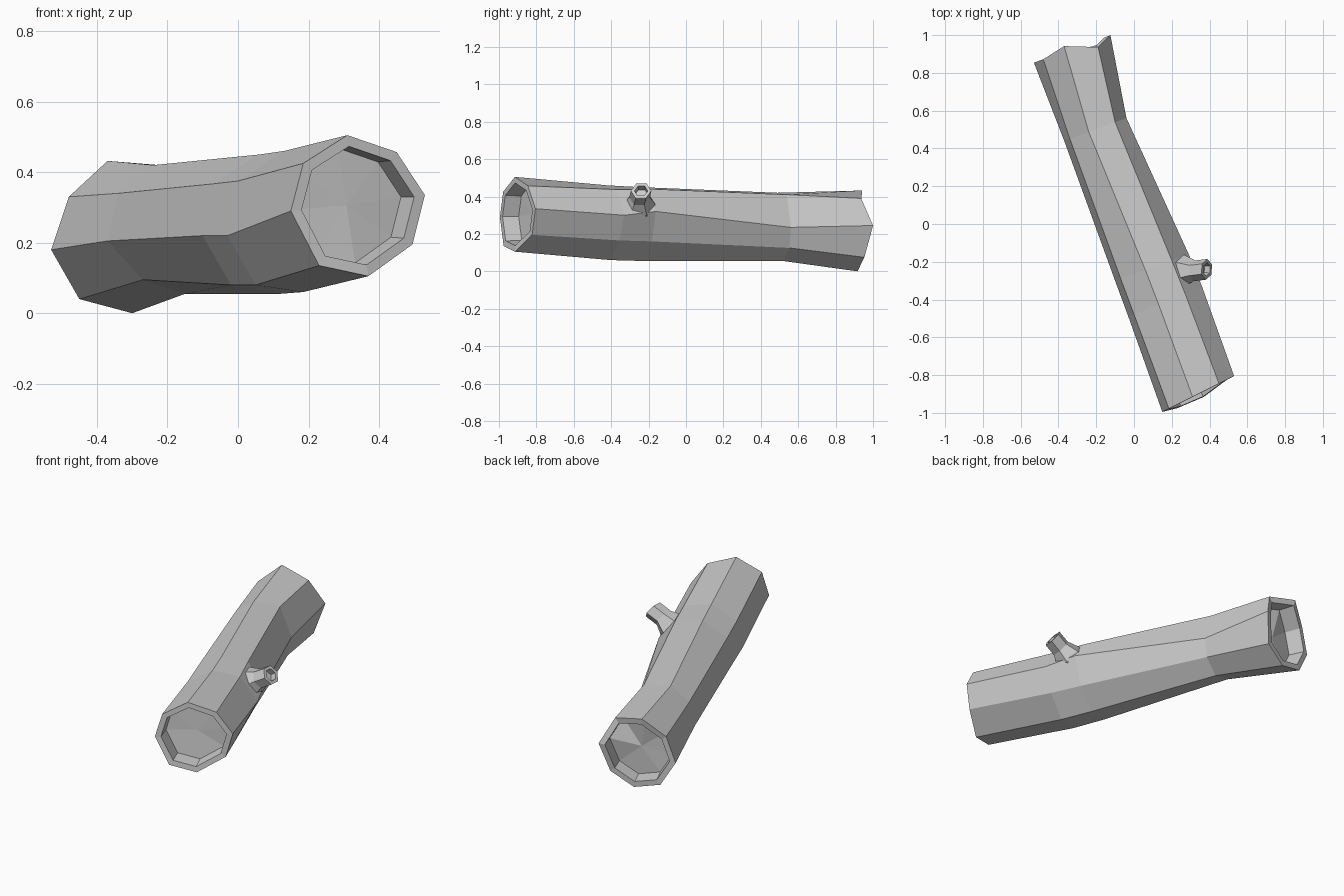
import bpy
from mathutils import Vector, Matrix

if "Cube" in bpy.data.objects:
    bpy.data.objects.remove(bpy.data.objects["Cube"])


def make_tube(name, rings, caps):
    """Skin a list of rings; each cap is a list of extra rings and a centre point."""
    n = len(rings[0])
    start, end = caps
    chain = start[0][::-1] + rings + end[0]
    verts = [p for r in chain for p in r]
    faces = [(k * n + i, k * n + (i + 1) % n, (k + 1) * n + (i + 1) % n, (k + 1) * n + i)
             for k in range(len(chain) - 1) for i in range(n)]
    # fan floors
    a, b = len(verts), len(verts) + 1
    verts += [start[1], end[1]]
    last = (len(chain) - 1) * n
    for i in range(n):
        j = (i + 1) % n
        faces.append((a, j, i))
        faces.append((b, last + i, last + j))
    mesh = bpy.data.meshes.new(name)
    mesh.from_pydata(verts, [], faces)
    obj = bpy.data.objects.new(name, mesh)
    bpy.context.collection.objects.link(obj)
    bpy.context.view_layer.objects.active = obj
    bpy.ops.object.mode_set(mode='EDIT')
    bpy.ops.mesh.select_all(action='SELECT')
    bpy.ops.mesh.normals_make_consistent(inside=False)
    bpy.ops.object.mode_set(mode='OBJECT')
    return obj


def recess(ring, inward, rim, depth, floor=0.97):
    """Rim inset, then a wall going inward to a sunken floor."""
    c = sum(ring, Vector()) / len(ring)
    inner = [c + (p - c) * rim for p in ring]
    low = [c + (p - c) * rim * floor + inward * depth for p in ring]
    return [inner, low], c + inward * depth


# Log cross-sections: (y offset, y slope in x, per-corner y shift, x/z corners)
sections = [
    (-1.07, .5, (0, 0, 0, -.02, -.03, 0, 0, 0),
     ((.31, .505), (.185, .425), (.15, .29), (.23, .135), (.37, .105), (.495, .195), (.53, .335), (.45, .457))),
    (-.478, .41, (0,) * 8,
     ((.13, .46), (0, .375), (-.03, .22), (.05, .08), (.185, .06), (.30, .165), (.36, .30), (.27, .437))),
    (-.265, .36, (0,) * 8,
     ((.06, .45), (-.07, .367), (-.10, .22), (-.02, .08), (.12, .055), (.23, .16), (.29, .32), (.20, .44))),
    (.575, .36, (0,) * 8,
     ((-.24, .42), (-.34, .34), (-.37, .205), (-.27, .095), (-.15, .055), (-.06, .125), (-.04, .235), (-.10, .41))),
    (1.045, .36, (.03, 0, 0, 0, -.02, -.03, 0, -.04),
     ((-.37, .432), (-.48, .33), (-.53, .18), (-.45, .04), (-.30, 0), (-.17, .075), (-.125, .245), (-.19, .39))),
]
rings = [[Vector((x, y0 + s * x + d, z)) for (x, z), d in zip(pts, dy)]
         for y0, s, dy, pts in sections]
axis = Vector((-.36, .93, 0)).normalized()
make_tube("log", rings, (recess(rings[0], axis, .84, .09), recess(rings[-1], -axis, .84, .09)))

# Branch stub: six-sided, flared at the base, hollow tip
direction = Vector((.82, -.06, .55)).normalized()
rot = direction.to_track_quat('Z', 'Y').to_matrix()


def hexagon(centre, radius):
    return [Vector(centre) + rot @ (Matrix.Rotation(i * 1.0471976, 3, 'Z') @ Vector((radius, 0, 0)))
            for i in range(6)]


stub = [hexagon((.23, -.25, .345), .092), hexagon((.265, -.25, .36), .085),
        hexagon((.32, -.248, .395), .055), hexagon((.385, -.24, .43), .055)]
make_tube("branch_stub", stub, (([], Vector((.23, -.25, .345))), recess(stub[-1], -direction, .65, .035)))
